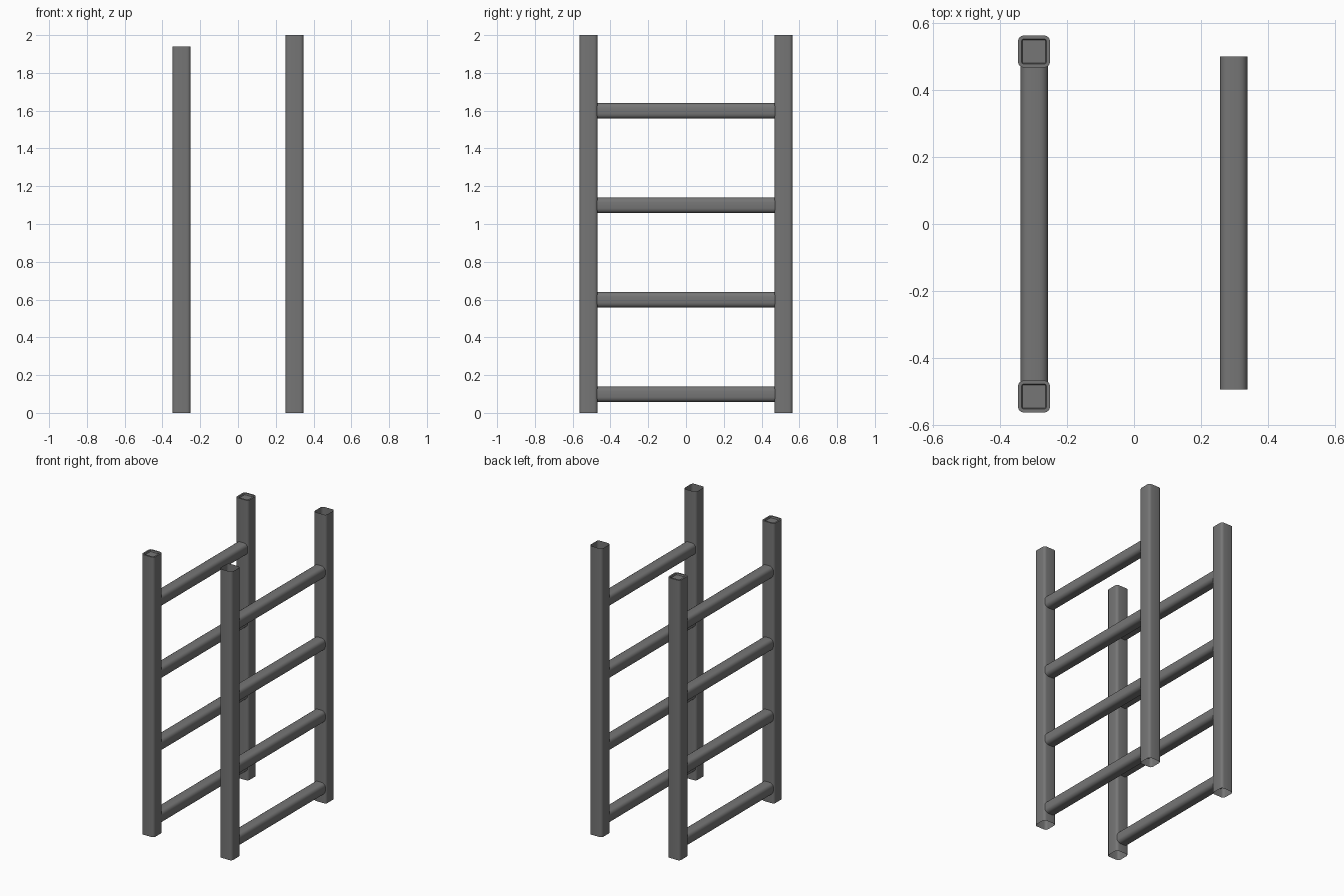
import bpy, bmesh, math

if "Cube" in bpy.data.objects:
    bpy.data.objects.remove(bpy.data.objects["Cube"])

HALF = 0.048      # half width of a post
PX, PY = 0.299, 0.516

dark = bpy.data.materials.new("dark_metal")
dark.diffuse_color = (0.18, 0.18, 0.18, 1)
dark.use_nodes = True
dark.node_tree.nodes["Principled BSDF"].inputs["Base Color"].default_value = dark.diffuse_color


def rounded_square(half, radius, steps=4):
    c = half - radius
    pts = []
    for i, (sx, sy) in enumerate(((1, 1), (-1, 1), (-1, -1), (1, -1))):
        for k in range(steps + 1):
            a = math.pi / 2 * (i + k / steps)
            pts.append((sx * c + radius * math.cos(a), sy * c + radius * math.sin(a)))
    return pts


def loft(name, levels, cap_bottom=False, cap_top=False):
    # levels: (half width, corner radius, height)
    bm = bmesh.new()
    rings = [[bm.verts.new((px, py, z)) for px, py in rounded_square(h, r)]
             for h, r, z in levels]
    n = len(rings[0])
    for a, b in zip(rings, rings[1:]):
        for i in range(n):
            j = (i + 1) % n
            bm.faces.new((a[i], a[j], b[j], b[i]))
    if cap_bottom:
        bm.faces.new(rings[0][::-1])
    if cap_top:
        bm.faces.new(rings[-1])
    me = bpy.data.meshes.new(name)
    bm.to_mesh(me)
    bm.free()
    me.materials.append(dark)
    ob = bpy.data.objects.new(name, me)
    bpy.context.collection.objects.link(ob)
    bpy.ops.object.select_all(action='DESELECT')
    ob.select_set(True)
    bpy.context.view_layer.objects.active = ob
    bpy.ops.object.shade_smooth_by_angle(angle=math.radians(35))
    return ob


# Tall posts: open thin tubes; short posts: tube with a recessed top
tall = [(HALF, 0.018, 0), (HALF, 0.018, 2.0)]
short = [(HALF, 0.018, 0), (HALF, 0.018, 1.94), (0.037, 0.006, 1.94),
         (0.034, 0.002, 1.93)]
for side, y in (("front", -PY), ("back", PY)):
    loft(f"right_{side}_post", tall).location = (PX, y, 0)
    loft(f"left_{side}_post", short, cap_top=True).location = (-PX, y, 0)

# Four soft-cornered rungs per ladder frame
bar = [(0.041, 0.025, -0.498), (0.041, 0.025, 0.498)]
for side, x in (("left", -0.298), ("right", 0.298)):
    for i in range(4):
        ob = loft(f"{side}_rung_{i + 1}", bar, True, True)
        ob.rotation_euler = (math.pi / 2, 0, 0)
        ob.location = (x, 0.003, 0.099 + 0.5 * i)
